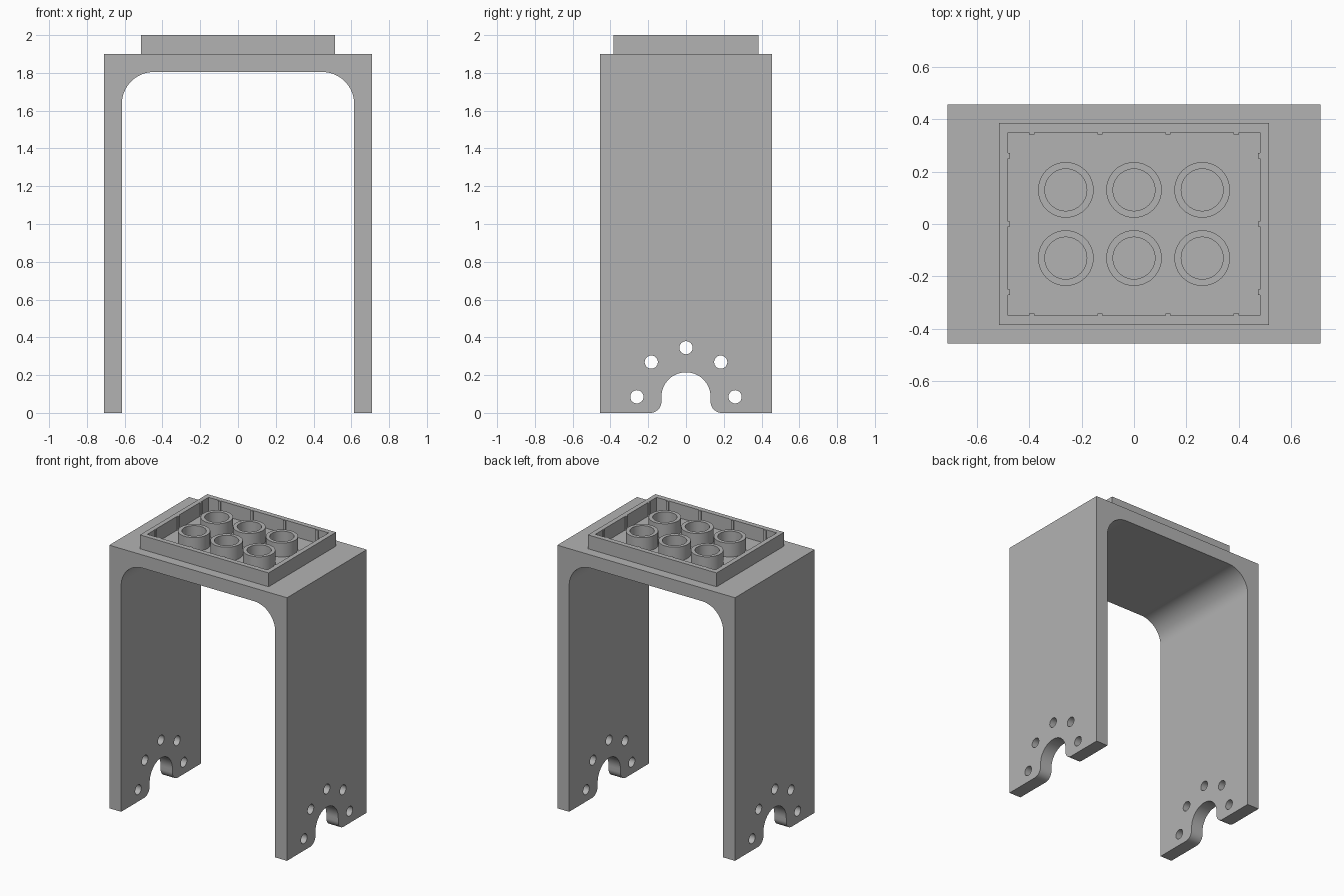
import bpy, bmesh
from math import sin, cos, pi, radians
from mathutils import Vector

cube = bpy.data.objects.get("Cube")
if cube:
    bpy.data.objects.remove(cube)

grey = bpy.data.materials.new("plain_grey")
grey.use_nodes = True
COLOUR = (0.45, 0.45, 0.45, 1)
grey.diffuse_color = COLOUR
grey.node_tree.nodes["Principled BSDF"].inputs["Base Color"].default_value = COLOUR

W, D, TOP, WALL = 0.71, 0.455, 1.9, 0.095   # half width, half depth, height, thickness
BORE_Z, BORE_R, BOLT_R = 0.085, 0.13, 0.26


def finish(name, bm):
    bmesh.ops.recalc_face_normals(bm, faces=bm.faces)
    mesh = bpy.data.meshes.new(name)
    bm.to_mesh(mesh)
    bm.free()
    mesh.materials.append(grey)
    obj = bpy.data.objects.new(name, mesh)
    bpy.context.collection.objects.link(obj)
    return obj


def prism(name, points, lo, hi, place):
    """Extrude a 2D outline from lo to hi; place maps (u, v, depth) to space."""
    bm = bmesh.new()
    face = bm.faces.new([bm.verts.new(place(u, v, lo)) for u, v in points])
    new = bmesh.ops.extrude_face_region(bm, geom=[face])["geom"]
    shift = Vector(place(0, 0, hi)) - Vector(place(0, 0, lo))
    bmesh.ops.translate(bm, vec=shift, verts=[g for g in new if isinstance(g, bmesh.types.BMVert)])
    return finish(name, bm)


def along_x(u, v, d):
    return (d, u, v)


def along_y(u, v, d):
    return (u, d, v)


def along_z(u, v, d):
    return (u, v, d)


def arc(cx, cy, r, start, end, n=16):
    angles = [radians(start + (end - start) * i / n) for i in range(n + 1)]
    return [(cx + r * cos(a), cy + r * sin(a)) for a in angles]


def rect(x, y, cx=0, cy=0):
    return [(cx - x, cy - y), (cx + x, cy - y), (cx + x, cy + y), (cx - x, cy + y)]


def cut(target, cutter):
    mod = target.modifiers.new("cut", "BOOLEAN")
    mod.operation, mod.solver, mod.object = "DIFFERENCE", "EXACT", cutter
    cutter.hide_render = True
    bpy.context.view_layer.update()
    result = target.evaluated_get(bpy.context.evaluated_depsgraph_get())
    mesh = bpy.data.meshes.new_from_object(result)
    target.modifiers.clear()
    target.data = mesh
    bpy.data.objects.remove(cutter)


# U-shaped bracket with rounded inner corners
inner, under, fillet = W - WALL, TOP - WALL, 0.17
outline = [(-W, 0), (-W, TOP), (W, TOP), (W, 0), (inner, 0)]
outline += arc(inner - fillet, under - fillet, fillet, 0, 90)
outline += arc(fillet - inner, under - fillet, fillet, 90, 180)
outline += [(-inner, 0)]
bracket = prism("bracket", outline, -D, D, along_y)

# Arched shaft notch with rounded lower lips, through both legs
lip = 0.06
notch = [(-BORE_R - lip, -0.1), (BORE_R + lip, -0.1)]
notch += arc(BORE_R + lip, lip, lip, 270, 180, 10)
notch += arc(0, BORE_Z, BORE_R, 0, 180, 28)
notch += arc(-BORE_R - lip, lip, lip, 0, -90, 10)
cut(bracket, prism("notch_cutter", notch, -1, 1, along_x))

# Five bolt holes in an arc around the notch
for i in range(5):
    a = pi * i / 4
    hole = arc(BOLT_R * cos(a), BORE_Z + BOLT_R * sin(a), 0.035, 0, 345, 23)
    cut(bracket, prism("hole_cutter", hole, -1, 1, along_x))

# Open tray on top: four walls around a shallow recess
OX, OY, IX, IY = 0.514, 0.385, 0.48, 0.349
tray = prism("tray_rim", rect(OX, OY), TOP, 2, along_z)
cut(tray, prism("recess_cutter", rect(IX, IY), TOP - 0.1, 2.1, along_z))

# Small gripping ribs on the inside of the rim
PITCH, RIB, OUT = 0.26, 0.01, 0.008
ribs = [(x * PITCH, s * IY, RIB, OUT) for x in (-1.5, -0.5, 0.5, 1.5) for s in (-1, 1)]
ribs += [(s * IX, y * PITCH, OUT, RIB) for y in (-1, 0, 1) for s in (-1, 1)]
for x, y, hx, hy in ribs:
    prism("rim_rib", rect(hx, hy, x, y), TOP, 1.999, along_z)

# Six hollow tubes standing in the tray
for x in (-1, 0, 1):
    for y in (-0.5, 0.5):
        bm = bmesh.new()
        section = [(0.08, TOP), (0.106, TOP), (0.106, 2), (0.08, 2)]
        verts = [bm.verts.new((r, 0, z)) for r, z in section]
        edges = [bm.edges.new((verts[i], verts[(i + 1) % 4])) for i in range(4)]
        bmesh.ops.spin(bm, geom=verts + edges, cent=(0, 0, 0), axis=(0, 0, 1),
                       angle=2 * pi, steps=40)
        bmesh.ops.remove_doubles(bm, verts=bm.verts, dist=0.0005)
        tube = finish("tray_tube", bm)
        tube.location = (x * PITCH, y * PITCH, 0)

# Smooth the curved surfaces while keeping edges sharp
bpy.ops.object.select_all(action="DESELECT")
for obj in bpy.context.collection.objects:
    if obj.type == "MESH" and obj.name.startswith(("bracket", "tray_tube")):
        obj.select_set(True)
        bpy.context.view_layer.objects.active = obj
bpy.ops.object.shade_smooth_by_angle(angle=radians(30))
